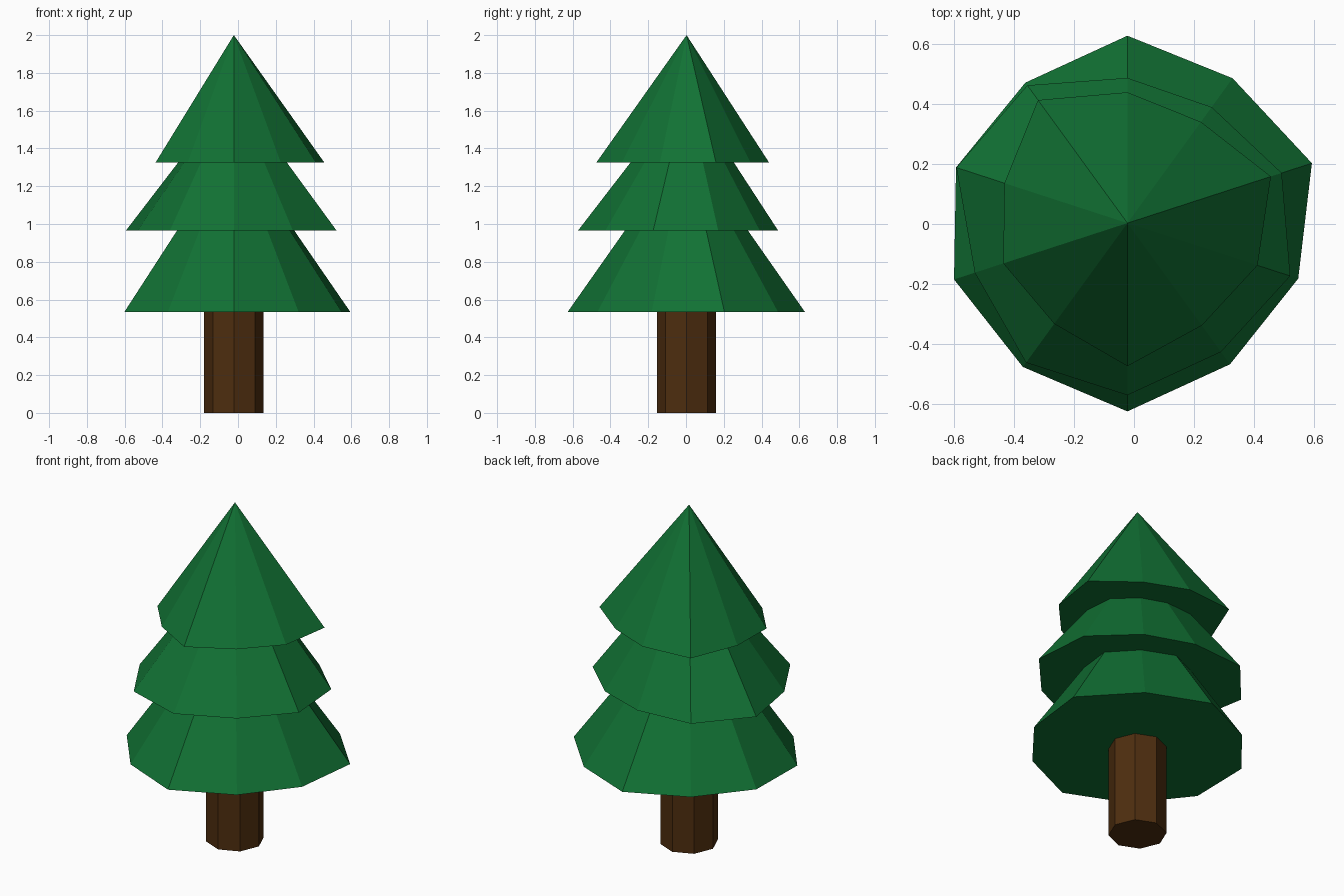
import bpy, bmesh
from math import sin, cos, radians

CENTRE = (-0.022, 0.003)

if "Cube" in bpy.data.objects:
    bpy.data.objects.remove(bpy.data.objects["Cube"], do_unlink=True)


def make_material(name, colour):
    mat = bpy.data.materials.new(name)
    mat.use_nodes = True
    mat.diffuse_color = colour
    bsdf = next(n for n in mat.node_tree.nodes if n.type == 'BSDF_PRINCIPLED')
    bsdf.inputs["Base Color"].default_value = colour
    bsdf.inputs["Roughness"].default_value = 0.9
    return mat


def add_object(name, bm, mat):
    bmesh.ops.recalc_face_normals(bm, faces=bm.faces)
    mesh = bpy.data.meshes.new(name)
    bm.to_mesh(mesh)
    bm.free()
    mesh.materials.append(mat)
    obj = bpy.data.objects.new(name, mesh)
    bpy.context.collection.objects.link(obj)
    return obj


def ring(bm, radii, z):
    """Evenly spaced points, clockwise from the back, one radius each."""
    step = 360 / len(radii)
    points = []
    for i, r in enumerate(radii):
        a = radians(90 - i * step)
        points.append(bm.verts.new((CENTRE[0] + r * cos(a), CENTRE[1] + r * sin(a), z)))
    return points


def branch_tier(name, radii, base, tip, mat):
    """A faceted cone with an uneven rim and a flat underside."""
    bm = bmesh.new()
    rim = ring(bm, radii, base)
    apex = bm.verts.new((*CENTRE, tip))
    bm.faces.new(rim)
    for a, b in zip(rim, rim[1:] + rim[:1]):
        bm.faces.new((a, b, apex))
    return add_object(name, bm, mat)


def prism(name, radius, sides, base, top, mat):
    bm = bmesh.new()
    low = ring(bm, [radius] * sides, base)
    high = ring(bm, [radius] * sides, top)
    bm.faces.new(low)
    bm.faces.new(high)
    for i in range(sides):
        j = (i + 1) % sides
        bm.faces.new((low[i], low[j], high[j], high[i]))
    return add_object(name, bm, mat)


green = make_material("needle green", (0.0056, 0.165, 0.034, 1))
brown = make_material("bark brown", (0.076, 0.027, 0.0048, 1))

# Trunk
prism("trunk", 0.157, 8, 0, 0.6, brown)

# Three overlapping branch tiers
branch_tier("lower_branches",
            [.626, .598, .648, .6, .583, .629, .594, .609, .602, .58],
            0.535, 1.43, green)
branch_tier("middle_branches",
            [.485, .479, .542, .572, .532, .575, .576, .536, .601, .569],
            0.965, 1.71, green)
branch_tier("top_branches",
            [.437, .418, .504, .457, .423, .478, .416, .436, .432, .508],
            1.325, 2, green)
